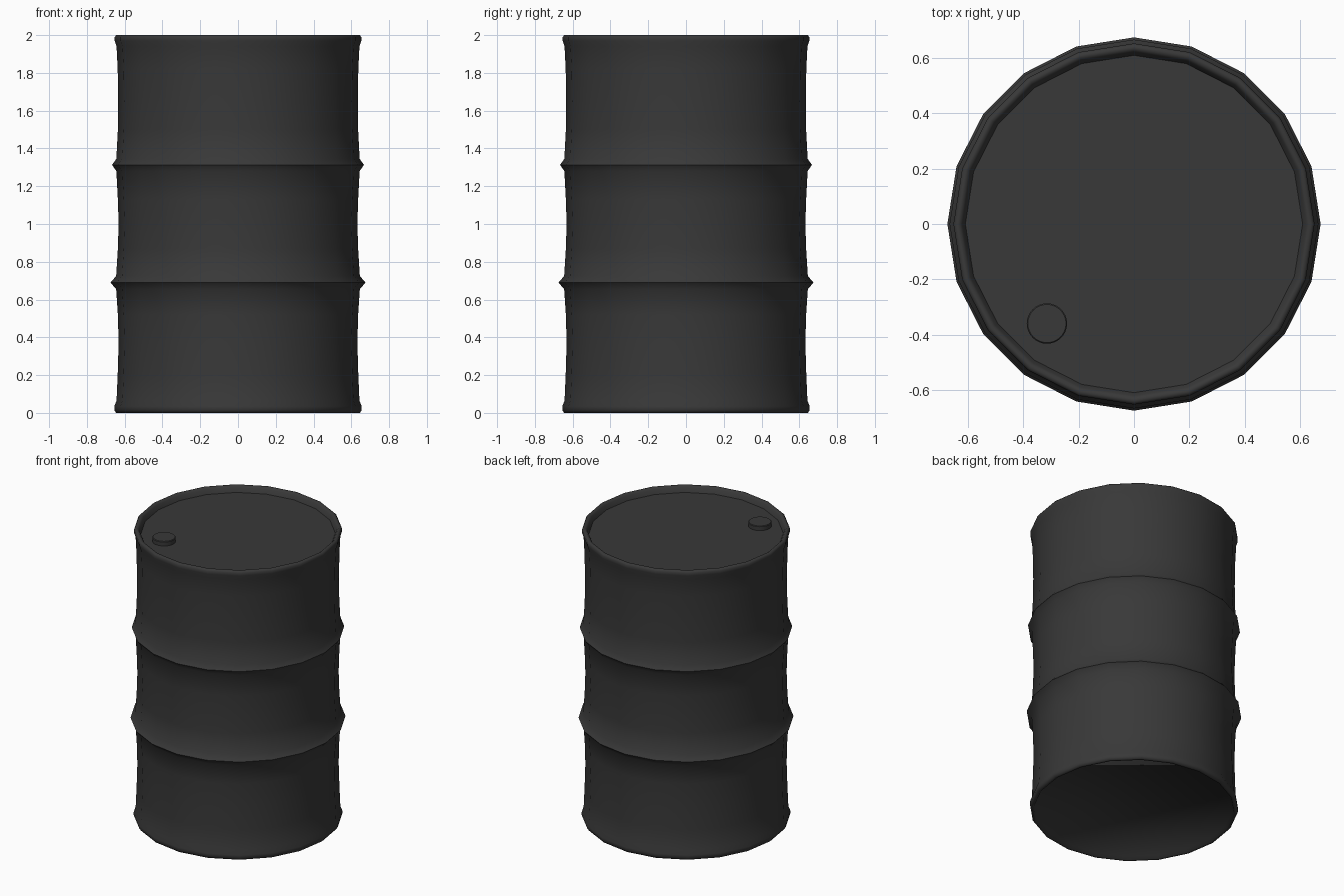
import bpy, bmesh, math

cube = bpy.data.objects.get("Cube")
if cube:
    bpy.data.objects.remove(cube, do_unlink=True)


def material(name, rgb):
    m = bpy.data.materials.new(name)
    m.use_nodes = True
    m.diffuse_color = (*rgb, 1)
    bsdf = m.node_tree.nodes["Principled BSDF"]
    bsdf.inputs["Base Color"].default_value = (*rgb, 1)
    bsdf.inputs["Roughness"].default_value = 0.6
    return m


def lathe(name, profile, sides, mat, centre=(0, 0, 0), angle=40):
    """Revolve a bottom-to-top (radius, z) profile and close both ends."""
    bm = bmesh.new()
    rings = []
    for r, z in profile:
        turns = [math.tau * i / sides for i in range(sides)]
        rings.append([bm.verts.new((r * math.cos(t), r * math.sin(t), z)) for t in turns])
    for low, high in zip(rings, rings[1:]):
        for i in range(sides):
            j = (i + 1) % sides
            bm.faces.new((low[i], low[j], high[j], high[i]))
    bm.faces.new(rings[0][::-1])
    bm.faces.new(rings[-1])
    mesh = bpy.data.meshes.new(name)
    bm.to_mesh(mesh)
    bm.free()
    mesh.materials.append(mat)
    obj = bpy.data.objects.new(name, mesh)
    obj.location = centre
    bpy.context.collection.objects.link(obj)
    bpy.ops.object.select_all(action="DESELECT")
    obj.select_set(True)
    bpy.context.view_layer.objects.active = obj
    bpy.ops.object.shade_smooth_by_angle(angle=math.radians(angle))
    return obj


steel = material("dark grey steel", (0.04, 0.04, 0.04))

# Drum shell: recessed base, rolled chimes, two ribs, slightly waisted walls, recessed lid
shell = [
    (0.62, 0.02), (0.63, 0.0), (0.645, 0.0), (0.655, 0.015), (0.655, 0.035), (0.643, 0.065),
    (0.637, 0.2), (0.632, 0.37), (0.636, 0.52), (0.645, 0.655),
    (0.675, 0.69), (0.645, 0.725),
    (0.636, 0.87), (0.632, 1.0), (0.636, 1.13), (0.644, 1.28),
    (0.667, 1.313), (0.644, 1.345),
    (0.636, 1.5), (0.634, 1.65), (0.637, 1.82), (0.643, 1.94),
    (0.653, 1.97), (0.653, 1.99), (0.645, 2.0), (0.632, 2.0), (0.622, 1.99), (0.61, 1.96),
]
lathe("drum_shell", shell, 20, steel, angle=65)

# Filler cap on the lid
cap = [(0.073, 0.0), (0.073, 0.032), (0.069, 0.036)]
lathe("filler_cap", cap, 32, steel, centre=(-0.315, -0.36, 1.955))
